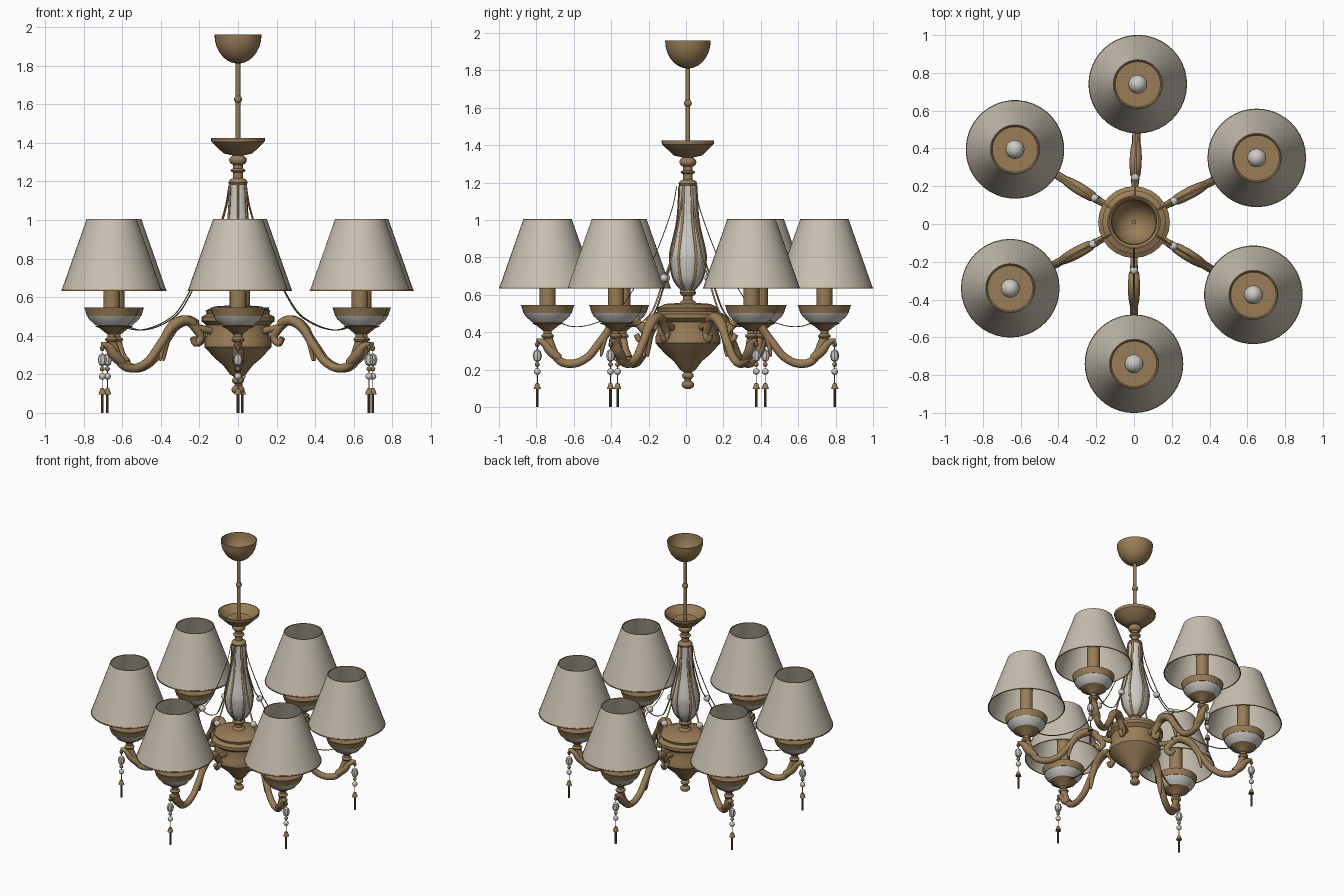
import bpy, bmesh, math
from mathutils import Vector

if "Cube" in bpy.data.objects:
    bpy.data.objects.remove(bpy.data.objects["Cube"])


def material(name, rgb):
    m = bpy.data.materials.new(name)
    m.diffuse_color = (*rgb, 1)
    m.use_nodes = True
    m.node_tree.nodes["Principled BSDF"].inputs["Base Color"].default_value = m.diffuse_color
    return m


BRASS = material("antique_brass", (0.32, 0.205, 0.095))
LINEN = material("linen_shade", (0.58, 0.53, 0.44))
PEARL = material("pearl_white", (0.60, 0.59, 0.55))
DARK = material("dark_bronze", (0.12, 0.08, 0.045))


def finish(bm, name, mat, angle=35):
    bmesh.ops.remove_doubles(bm, verts=bm.verts, dist=1e-5)
    bmesh.ops.recalc_face_normals(bm, faces=bm.faces)
    me = bpy.data.meshes.new(name)
    bm.to_mesh(me)
    bm.free()
    me.materials.append(mat)
    me.shade_smooth()
    me.set_sharp_from_angle(angle=math.radians(angle))
    return me


def skin(bm, rings, closed=False):
    n = len(rings[0])
    last = len(rings) if closed else len(rings) - 1
    for i in range(last):
        a, b = rings[i], rings[(i + 1) % len(rings)]
        for j in range(n):
            k = (j + 1) % n
            bm.faces.new((a[j], a[k], b[k], b[j]))


def lathe(name, prof, mat, x=0.0, segs=32, closed=False):
    """Spin an (r, z) profile about a vertical axis at distance x."""
    bm = bmesh.new()
    rings = [[bm.verts.new((x + r * math.cos(2 * math.pi * j / segs),
                            r * math.sin(2 * math.pi * j / segs), z))
              for j in range(segs)] for r, z in prof]
    skin(bm, rings, closed)
    return finish(bm, name, mat)


def spline(pts, sub):
    """Catmull-Rom through (r, z) points."""
    p = [pts[0]] + list(pts) + [pts[-1]]
    out = []
    for i in range(1, len(p) - 2):
        for s in range(sub):
            t = s / sub
            out.append([0.5 * (2 * b + (c - a) * t + (2 * a - 5 * b + 4 * c - d) * t * t
                               + (3 * b - a - 3 * c + d) * t ** 3)
                        for a, b, c, d in zip(p[i - 1], p[i], p[i + 1], p[i + 2])])
    out.append(list(pts[-1]))
    return out


def sweep(name, pts, mat, size, sub=5, sides=10):
    """Sweep an ellipse along (r, z) points; size(t) gives half width and thickness."""
    path = spline(pts, sub)
    bm = bmesh.new()
    rings = []
    for i, (r, z) in enumerate(path):
        a, b = path[max(i - 1, 0)], path[min(i + 1, len(path) - 1)]
        t = Vector((b[0] - a[0], b[1] - a[1])).normalized()
        w, h = size(i / (len(path) - 1))
        ring = []
        for j in range(sides):
            q = 2 * math.pi * j / sides
            o = h * math.sin(q)
            ring.append(bm.verts.new((r - t.y * o, w * math.cos(q), z + t.x * o)))
        rings.append(ring)
    skin(bm, rings)
    bm.faces.new(rings[0])
    bm.faces.new(rings[-1])
    return finish(bm, name, mat, 50)


def bead(r, z, squash=1.0, n=8):
    return [(r * math.sin(math.pi * i / n), z + r * squash * math.cos(math.pi * i / n))
            for i in range(n + 1)]


def rod(r, z0, z1):
    return [(0, z0), (r, z0), (r, z1), (0, z1)]


def bowl(r, z0, z1, n=7, wall=0.004):
    """Open hemispherical cup with a thin wall."""
    def arc(k):
        return [(k * math.sin(i * math.pi / 2 / n), z1 - (z1 - z0) * k / r * math.cos(i * math.pi / 2 / n))
                for i in range(n + 1)]
    return arc(r) + arc(r - wall)[::-1]


def place(mesh, name, loc=(0, 0, 0), rot=0.0):
    ob = bpy.data.objects.new(name, mesh)
    ob.location = loc
    ob.rotation_euler.z = rot
    bpy.context.collection.objects.link(ob)


# ---- central column ----
C = (0, 0.01, 0)


def column(name, prof, mat=BRASS, segs=32):
    place(lathe(name, prof, mat, 0, segs), name, C)


column("ceiling_canopy", bowl(.122, 1.81, 1.96))
column("hanging_rod", rod(.012, 1.36, 1.83), segs=16)
column("rod_knob", bead(.021, 1.625), segs=16)
column("upper_dish", [(0, 1.365), (.08, 1.375), (.134, 1.425), (.141, 1.425), (.138, 1.405),
                      (.075, 1.345), (.03, 1.335), (0, 1.335)])
column("upper_neck", rod(.025, 1.2, 1.34), segs=16)
for r, z, squash in ((.046, 1.31, .65), (.039, 1.256, .35), (.05, 1.195, .5)):
    column("neck_ring", bead(r, z, squash), segs=24)
vase = [(.044, 1.185), (.055, 1.0), (.088, .85), (.094, .785), (.075, .685), (.03, .625)]
column("vase_stem", spline(vase, 4), PEARL)
column("stem_neck", rod(.026, .54, .64), segs=16)
for z in (.612, .555):
    column("stem_ring", bead(.044, z, .5), segs=24)
column("central_body", [(0, .56), (.12, .552), (.168, .53), (.162, .512), (.19, .497), (.19, .476),
                        (.165, .455), (.163, .40), (.174, .375), (.174, .342), (.12, .283),
                        (.075, .245), (.042, .2), (.02, .185), (.016, .11)], segs=24)
for r, z in ((.031, .168), (.034, .12)):
    column("finial_knob", bead(r, z, .7), segs=20)

# ---- one arm, built along +x with the lamp at R ----
R = 0.735   # lamp distance
P = 0.79    # pendant distance
parts = {}


def turned(name, prof, mat=BRASS, x=R, segs=32, closed=False):
    parts[name] = lathe(name, prof, mat, x, segs, closed)


def swept(name, pts, size, sub=5, sides=10):
    parts[name] = sweep(name, pts, BRASS, size, sub, sides)


def leaf_size(t):
    s = .006 + .026 * math.sin(math.pi * min(1, .25 + .75 * t)) ** .8
    return s, s * .85


def ribbon(t):
    return .0055, .0025


# scrolled arm and leaves
swept("arm", [(.262, .39), (.24, .36), (.214, .4), (.29, .477), (.365, .46), (.46, .34),
              (.52, .268), (.6, .232), (.68, .257), (R, .38)],
      lambda t: (min(.022, .014 + .03 * t),) * 2, 8, 12)
swept("arm_bracket", [(.15, .425), (.235, .44)], lambda t: (.019, .019))
swept("arm_leaf", [(.25, .462), (.31, .48), (.375, .452), (.425, .385), (.45, .27)], leaf_size)
swept("cup_leaf", [(.67, .258), (.718, .298), (.75, .34), (.795, .362)], leaf_size)
# garland and vase rib
swept("lower_garland", [(.24, .69), (.34, .535), (.43, .47), (.53, .435), (.61, .432), (.68, .455)], ribbon, 5, 6)
swept("upper_garland", [(.045, 1.18), (.075, 1.04), (.17, .79), (.24, .69)], ribbon, 6, 6)
swept("stem_rib", [(r + .002, z) for r, z in vase], lambda t: (.008, .005), 4, 8)
turned("garland_pearl", bead(.022, .69), PEARL, .24, 14)
# lamp cup and candle
turned("cup_neck", rod(.022, .36, .43))
turned("cup_ring", bead(.034, .38, .5))
turned("cup_base", [(0, .408), (.024, .408), (.06, .437), (.088, .45), (0, .458)])
turned("cup_bowl", [(.08, .452), (.118, .485), (.129, .507), (.1, .507)], PEARL)
turned("cup_rim", [(0, .505), (.129, .503), (.139, .535), (.143, .545), (.133, .546), (.12, .53), (0, .53)])
turned("candle_tube", rod(.043, .52, .755), segs=20)
turned("bulb", bead(.05, .795, 1.1, 12), PEARL, segs=20)
# lampshade with trim
turned("lampshade", [(.259, .636), (.13, 1.003), (.127, 1.003), (.256, .636)], LINEN, R, 40, True)
for label, r, z in (("top", .131, .998), ("bottom", .261, .633)):
    turned(f"shade_{label}_trim", [(r, z), (r - .001, z + .007), (r - .006, z + .007), (r - .006, z)],
           BRASS, R, 40, True)
# hanging drops
turned("pendant_wire", rod(.0025, .1, .36), BRASS, P, 6)
turned("pendant_hook", bead(.012, .335, 1.3), BRASS, P, 8)
turned("pendant_drop", bead(.025, .275, 1.4, 4), PEARL, P, 8)
turned("pendant_small_bead", bead(.013, .228), BRASS, P, 10)
turned("pendant_bead", bead(.018, .19), PEARL, P, 12)
turned("pendant_cap", [(0, .13), (.01, .126), (.02, .096), (0, .096)], BRASS, P, 10)
turned("pendant_rod", rod(.007, 0, .1), DARK, P, 8)

# ---- six slightly irregular arms ----
lamps = [(.02, .74), (.65, .35), (.632, -.375), (0, -.74), (-.655, -.34), (-.63, .395)]
for i, (x, y) in enumerate(lamps, 1):
    a = math.atan2(y - C[1], x)
    base = (x - R * math.cos(a), y - R * math.sin(a), 0)
    for name, mesh in parts.items():
        place(mesh, f"{name}_{i}", C if name == "stem_rib" else base, a)
